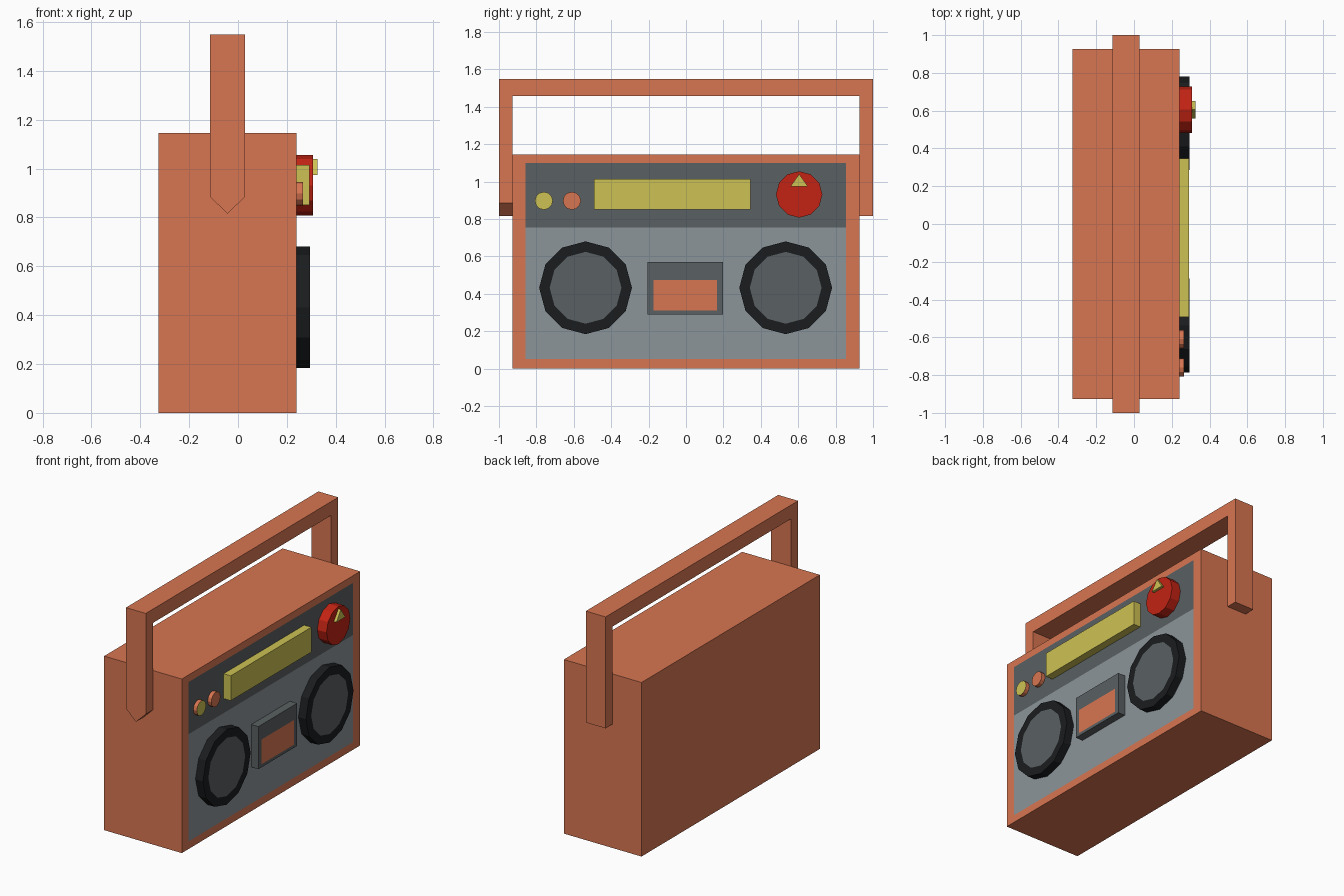
import bpy, bmesh
from math import sin, cos, tau

if "Cube" in bpy.data.objects:
    bpy.data.objects.remove(bpy.data.objects["Cube"])


def material(name, r, g, b):
    m = bpy.data.materials.new(name)
    m.diffuse_color = [(c / 255) ** 2.2 for c in (r, g, b)] + [1]
    m.use_nodes = True
    m.node_tree.nodes["Principled BSDF"].inputs["Base Color"].default_value = m.diffuse_color
    return m


ORANGE = material("orange", 215, 117, 82)
GREY = material("light_grey", 138, 147, 152)
DARK = material("dark_grey", 90, 96, 98)
BLACK = material("black", 32, 34, 36)
YELLOW = material("yellow", 204, 192, 84)
RED = material("red", 194, 40, 26)


def rect(y0, y1, z0, z1):
    return [(y0, z0), (y1, z0), (y1, z1), (y0, z1)]


def circle(y, z, r, n=12):
    return [(y + r * cos(tau * i / n), z + r * sin(tau * i / n)) for i in range(n)]


def prism(name, profile, x0, x1, side, face=None, inner=None, edit=None):
    """Extrude a (y, z) profile along x; the front face may hold an inner panel."""
    bm = bmesh.new()
    layers = [(x0, profile), (x1, profile)] + ([(x1, inner)] if inner else [])
    rings = [[bm.verts.new((x, y, z)) for y, z in pts] for x, pts in layers]
    n = len(profile)
    for a, b in zip(rings, rings[1:]):
        for i in range(n):
            j = (i + 1) % n
            bm.faces.new((a[i], a[j], b[j], b[i]))
    bm.faces.new(rings[0][::-1])
    front = bm.faces.new(rings[-1])
    front.material_index = 1 if face else 0
    if edit:
        edit(bm, front)
    bmesh.ops.recalc_face_normals(bm, faces=bm.faces[:])
    me = bpy.data.meshes.new(name)
    bm.to_mesh(me)
    bm.free()
    for m in (side, face):
        if m:
            me.materials.append(m)
    ob = bpy.data.objects.new(name, me)
    bpy.context.collection.objects.link(ob)
    return ob


# Cabinet with a flush two-tone front panel
def split_panel(bm, front):
    geom = [front] + list(front.edges) + list(front.verts)
    bmesh.ops.bisect_plane(bm, geom=geom, plane_co=(0, 0, 0.755), plane_no=(0, 0, 1))
    for f in bm.faces:
        if f.material_index == 1 and f.calc_center_median().z > 0.755:
            f.material_index = 2


body = prism("cabinet", rect(-0.927, 0.927, 0, 1.145), -0.325, 0.24, ORANGE, GREY,
             rect(-0.857, 0.855, 0.05, 1.098), split_panel)
body.data.materials.append(DARK)


# Carrying handle, pointed at the end of the -y leg only
def point_leg(bm, front):
    low = [e for e in bm.edges
           if all(v.co.y < 0 and v.co.z < 0.82 for v in e.verts)
           and abs(e.verts[0].co.x - e.verts[1].co.x) > 0.05]
    bmesh.ops.subdivide_edges(bm, edges=low, cuts=1)
    for v in bm.verts:
        if v.co.y < 0 and v.co.z < 0.82 and abs(v.co.x + 0.043) > 0.05:
            v.co.z = 0.885


prism("handle", [(-1, 0.815), (-0.927, 0.815), (-0.927, 1.457), (0.927, 1.457),
                 (0.927, 0.815), (1, 0.815), (1, 1.548), (-1, 1.548)],
      -0.115, 0.029, ORANGE, edit=point_leg)

BASE = 0.238

# Speakers
for label, y in (("left", -0.537), ("right", 0.533)):
    prism(label + "_speaker", circle(y, 0.432, 0.248), BASE, 0.294, BLACK, DARK,
          circle(y, 0.432, 0.192))

# Cassette deck with window
prism("cassette_deck", rect(-0.205, 0.198, 0.29, 0.57), BASE, 0.292, DARK, ORANGE,
      rect(-0.175, 0.165, 0.31, 0.473))

# Tuner display
prism("display", rect(-0.492, 0.346, 0.85, 1.014), BASE, 0.292, YELLOW)

# Small knobs
prism("yellow_knob", circle(-0.76, 0.897, 0.048), BASE, 0.266, ORANGE, YELLOW)
prism("orange_knob", circle(-0.61, 0.897, 0.048), BASE, 0.266, ORANGE)

# Tuning dial and pointer
prism("dial", circle(0.605, 0.931, 0.124), BASE, 0.307, RED)
prism("dial_pointer", [(0.558, 0.973), (0.652, 0.973), (0.605, 1.04)], 0.3, 0.325, YELLOW)
